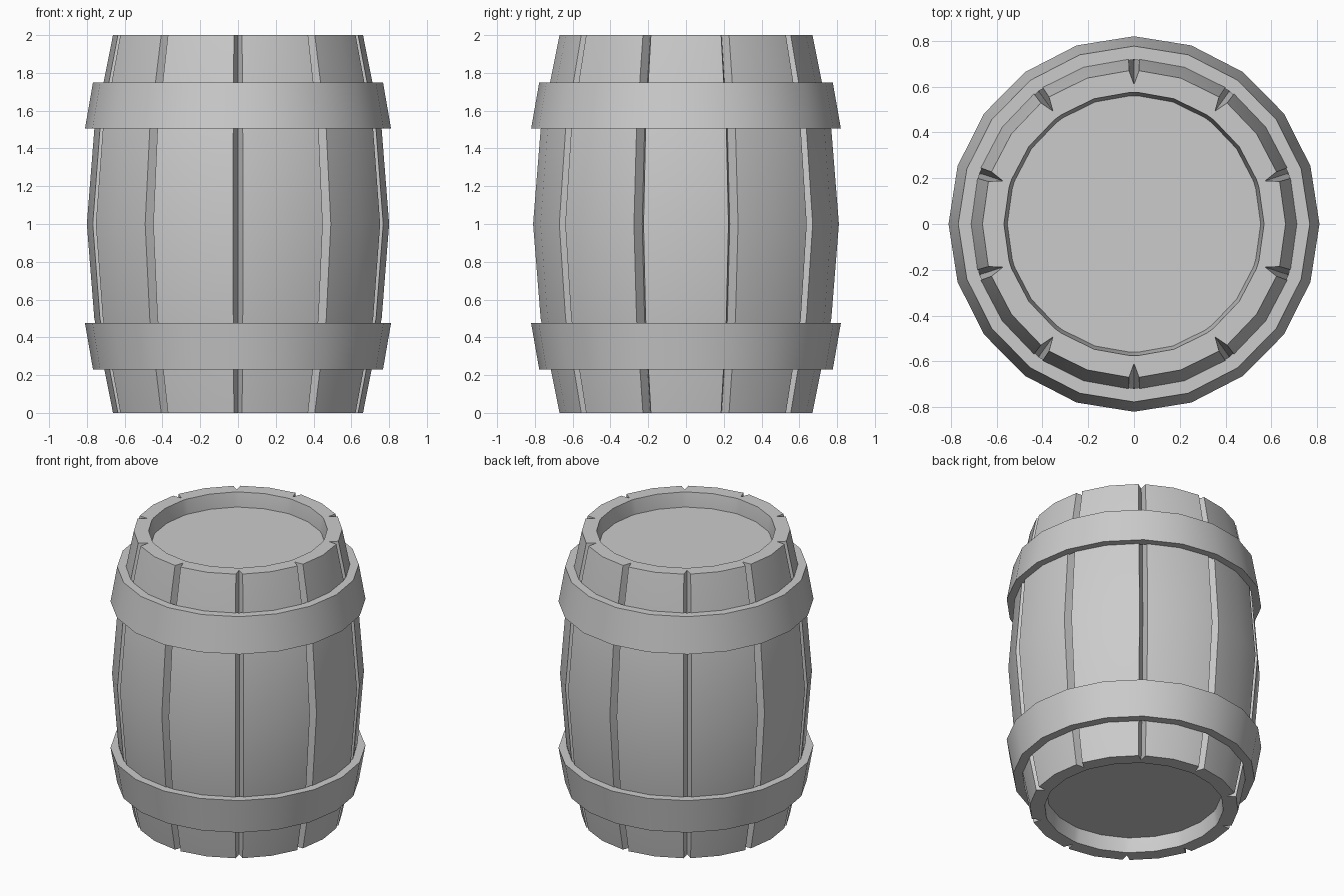
import bpy, bmesh, math

if "Cube" in bpy.data.objects:
    bpy.data.objects.remove(bpy.data.objects["Cube"], do_unlink=True)

STAVES = 10
STEP = 2 * math.pi / STAVES
SQUASH = 0.988          # slightly narrower across x
GROOVE_HALF = 0.033     # half groove width, radians
GROOVE_DEPTH = 0.06

grey = bpy.data.materials.new("plain grey")
grey.use_nodes = True
colour = (0.6, 0.6, 0.6, 1)
grey.diffuse_color = colour
grey.node_tree.nodes["Principled BSDF"].inputs["Base Color"].default_value = colour


def loft(name, rings, wrap=True):
    """Skin rings of points; join last to first, or cap both ends."""
    bm = bmesh.new()
    loops = [[bm.verts.new(p) for p in ring] for ring in rings]
    pairs = list(zip(loops, loops[1:]))
    if wrap:
        pairs.append((loops[-1], loops[0]))
    else:
        bm.faces.new(loops[0])
        bm.faces.new(loops[-1])
    for a, b in pairs:
        for i in range(len(a)):
            j = (i + 1) % len(a)
            bm.faces.new((a[i], a[j], b[j], b[i]))
    bmesh.ops.recalc_face_normals(bm, faces=bm.faces)
    mesh = bpy.data.meshes.new(name)
    bm.to_mesh(mesh)
    bm.free()
    mesh.materials.append(grey)
    obj = bpy.data.objects.new(name, mesh)
    bpy.context.collection.objects.link(obj)
    bpy.ops.object.select_all(action="DESELECT")
    obj.select_set(True)
    bpy.context.view_layer.objects.active = obj
    bpy.ops.object.shade_smooth_by_angle(angle=math.radians(30))
    return obj


def point(angle, r, z):
    return (r * math.sin(angle) * SQUASH, r * math.cos(angle), z)


def plain_ring(r, z):
    return [point(i * STEP / 2, r, z) for i in range(2 * STAVES)]


def stave_ring(r, z, depth=0.0):
    ring = []
    for i in range(STAVES):
        a = i * STEP
        ring += [point(a, r - depth, z), point(a + GROOVE_HALF, r, z),
                 point(a + STEP / 2, r, z), point(a + STEP - GROOVE_HALF, r, z)]
    return ring


# Staves: bulging grooved outside, then the recessed inner wall
outside = [(0.67, 0), (0.77, 0.5), (0.81, 1), (0.77, 1.5), (0.67, 2)]
inside = [(0.575, 2), (0.56, 1.9), (0.56, 0.1), (0.575, 0)]
loft("staves", [stave_ring(r, z, GROOVE_DEPTH) for r, z in outside]
     + [stave_ring(r, z) for r, z in inside])

# Recessed end boards
for name, low in (("top_lid", 1.85), ("bottom_lid", 0.1)):
    loft(name, [plain_ring(0.565, low), plain_ring(0.565, low + 0.05)], wrap=False)

# Hoops: the same tapered band, mirrored top to bottom
band = [(0.82, 1.505), (0.777, 1.75), (0.718, 1.75), (0.76, 1.505)]
loft("upper_hoop", [plain_ring(r, z) for r, z in band])
loft("lower_hoop", [plain_ring(r, 1.98 - z) for r, z in band])
